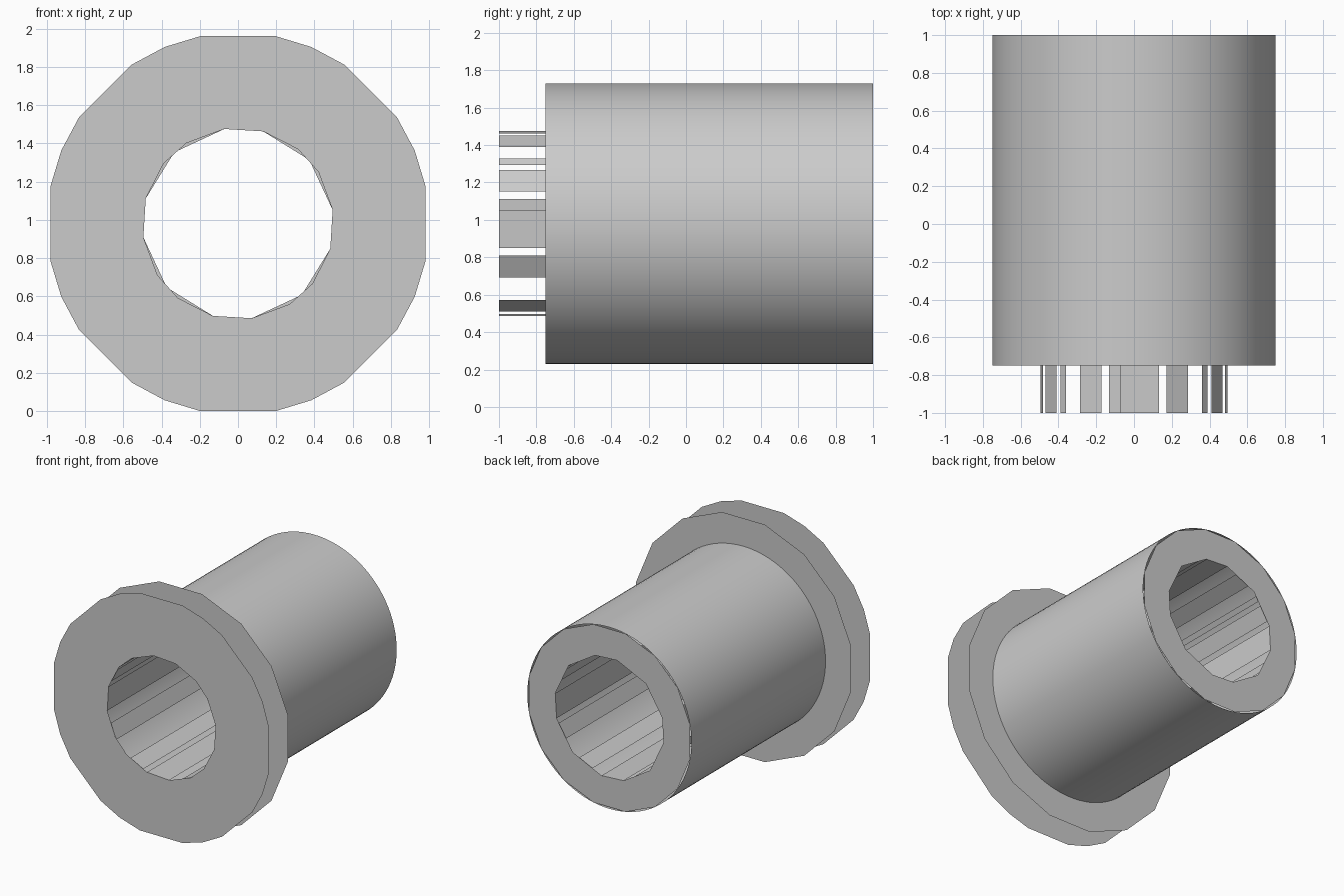
import bpy
import bmesh
from math import cos, sin, radians

old = bpy.data.objects.get("Cube")
if old:
    bpy.data.objects.remove(old, do_unlink=True)

CENTRE_Z = 0.98
FRONT, STEP, BACK = -1.0, -0.75, 1.0
HOLE, TUBE, FLANGE = 0.5, 0.75, 1.0

grey = bpy.data.materials.new("plain_grey")
grey.use_nodes = True
colour = (0.6, 0.6, 0.6, 1)
grey.diffuse_color = colour
grey.node_tree.nodes["Principled BSDF"].inputs["Base Color"].default_value = colour


def spot(angle, radius, y):
    a = radians(angle)
    return (radius * cos(a), y, CENTRE_Z + radius * sin(a))


def finish(name, bm):
    mesh = bpy.data.meshes.new(name)
    bm.to_mesh(mesh)
    bm.free()
    mesh.materials.append(grey)
    obj = bpy.data.objects.new(name, mesh)
    bpy.context.collection.objects.link(obj)
    return obj


def plate(name, y, outer, outer_radius, inner, inner_radius, facing):
    """Flat ring between two polygons given by their corner angles."""
    bm = bmesh.new()
    edges = []
    for angles, radius in ((outer, outer_radius), (inner, inner_radius)):
        verts = [bm.verts.new(spot(a, radius, y)) for a in angles]
        for i, v in enumerate(verts):
            edges.append(bm.edges.new((verts[i - 1], v)))
    bmesh.ops.triangle_fill(bm, edges=edges, use_beauty=True, normal=(0, facing, 0))
    bm.normal_update()
    flipped = [f for f in bm.faces if f.normal.y * facing < 0]
    bmesh.ops.reverse_faces(bm, faces=flipped)
    bmesh.ops.dissolve_limit(bm, angle_limit=0.01, verts=bm.verts, edges=bm.edges)
    return finish(name, bm)


def walls(name, spans, radius, y0, y1, inward):
    """Flat strips along y, each spanning two angles."""
    bm = bmesh.new()
    for a, b in spans:
        corners = [spot(a, radius, y0), spot(b, radius, y0),
                   spot(b, radius, y1), spot(a, radius, y1)]
        if not inward:
            corners.reverse()
        bm.faces.new([bm.verts.new(c) for c in corners])
    bmesh.ops.remove_doubles(bm, verts=bm.verts, dist=0.0001)
    bm.normal_update()
    return finish(name, bm)


def quarter_turns(values):
    return [v + 90 * q for q in range(4) for v in values]


# Corner angles of the polygons
step = 11.25
front_rim = [step * k for k in range(32) if k % 4]
coarse_rim = [step * k for k in range(1, 32, 2)]
circle = [360 / 96 * k for k in range(96)]
front_hole = quarter_turns([8.2, 32.7, 51, 74.8])
back_hole = quarter_turns([8.2, 41.8, 74.8])

# Flange: two open plates
plate("flange_front", FRONT, front_rim, FLANGE, front_hole, HOLE, -1)
plate("flange_back", STEP, coarse_rim, FLANGE, circle, TUBE, 1)

# Tube and its end cap
tube = walls("tube", [(a, a + 3.75) for a in circle], TUBE, STEP, BACK, False)
for p in tube.data.polygons:
    p.use_smooth = True
plate("tube_end", BACK, coarse_rim, TUBE, back_hole, HOLE, 1)

# Bore: separate strips with narrow gaps
strips = [(a + 90 * q, b + 90 * q) for q in range(4)
          for a, b in ((-15.2, 8.2), (20, 35), (55, 70))]
strips += [(39, 44), (136, 141)]
walls("bore_strips", strips, HOLE, FRONT, BACK, True)
